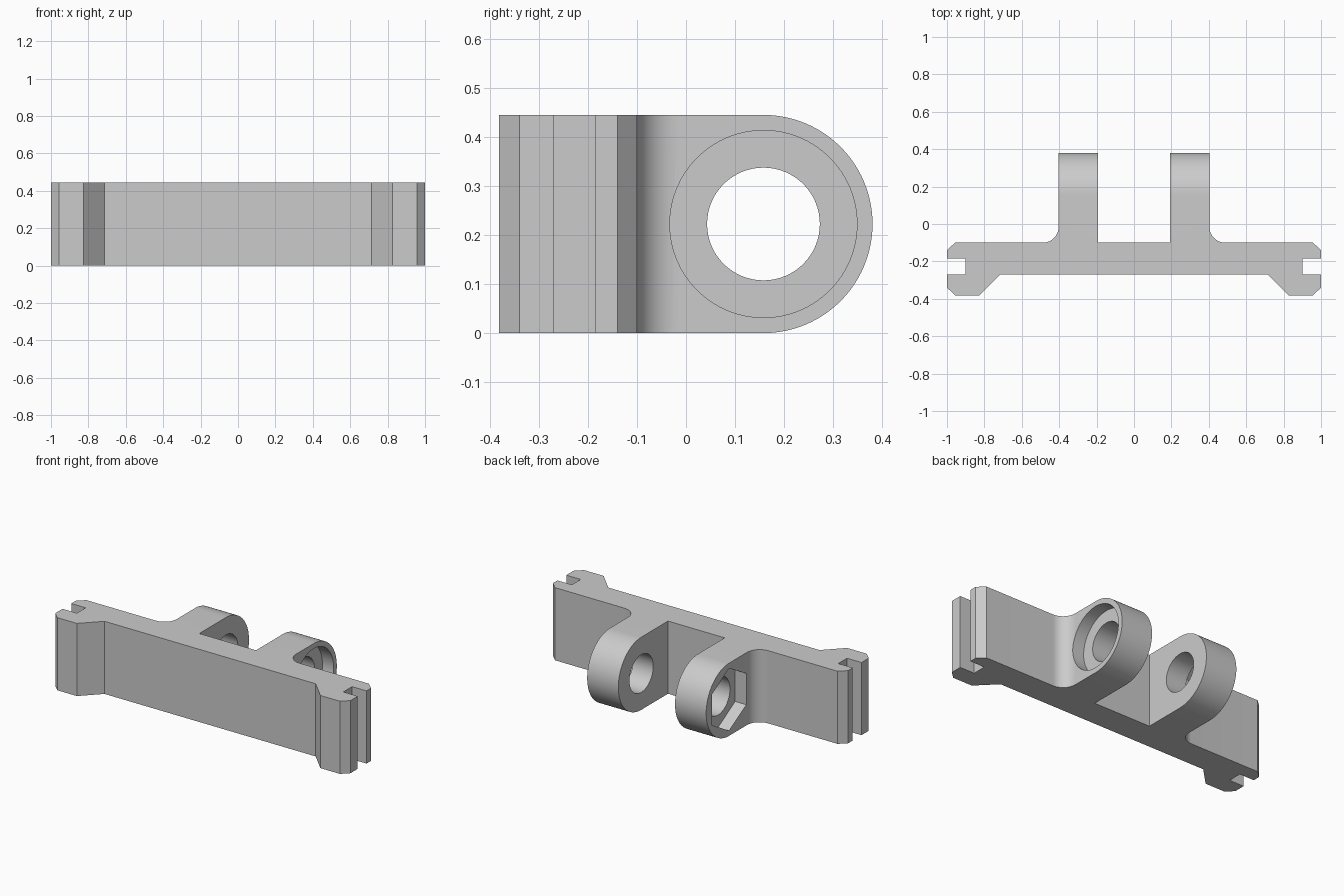
import bpy, bmesh, math
from mathutils import Vector

if "Cube" in bpy.data.objects:
    bpy.data.objects.remove(bpy.data.objects["Cube"], do_unlink=True)

HEIGHT = 0.445
RADIUS = HEIGHT / 2
HOLE_Y = 0.158            # hinge axis position
LUG_IN, LUG_OUT = 0.192, 0.403
BACK, FILLET = -0.1, 0.085
POCKET = 0.075

grey = bpy.data.materials.new("light grey")
grey.use_nodes = True
grey.diffuse_color = (0.6, 0.6, 0.6, 1)
grey.node_tree.nodes["Principled BSDF"].inputs["Base Color"].default_value = grey.diffuse_color


def prism(name, points, start, end, axis):
    """Extrude a 2D outline: (x, y) along z, or (y, z) along x."""
    place = (lambda a, b, d: (a, b, d)) if axis == "z" else (lambda a, b, d: (d, a, b))
    bm = bmesh.new()
    face = bm.faces.new([bm.verts.new(place(a, b, start)) for a, b in points])
    moved = bmesh.ops.extrude_face_region(bm, geom=[face])["geom"]
    bmesh.ops.translate(bm, verts=[v for v in moved if isinstance(v, bmesh.types.BMVert)],
                        vec=Vector(place(0, 0, end - start)))
    bmesh.ops.recalc_face_normals(bm, faces=bm.faces)
    mesh = bpy.data.meshes.new(name)
    bm.to_mesh(mesh)
    bm.free()
    mesh.materials.append(grey)
    obj = bpy.data.objects.new(name, mesh)
    bpy.context.collection.objects.link(obj)
    return obj


def arc(cx, cy, r, first, last, steps):
    angles = [math.radians(first + (last - first) * i / steps) for i in range(steps + 1)]
    return [(cx + r * math.cos(a), cy + r * math.sin(a)) for a in angles]


def combine(target, tool, operation):
    tool.hide_render = True
    mod = target.modifiers.new("cut", "BOOLEAN")
    mod.object, mod.operation, mod.solver = tool, operation, "EXACT"
    bpy.context.view_layer.objects.active = target
    bpy.ops.object.modifier_apply(modifier=mod.name)
    bpy.data.objects.remove(tool, do_unlink=True)


# Plan outline: lug, fillet, rail end with slot, thickened front foot
half = [(LUG_IN, BACK), (LUG_IN, 0.5), (LUG_OUT, 0.5)]
half += arc(LUG_OUT + FILLET, BACK + FILLET, FILLET, 180, 270, 12)
half += [(0.957, BACK), (1, -0.14), (1, -0.185), (0.902, -0.185), (0.902, -0.27),
         (1, -0.27), (1, -0.34), (0.957, -0.381), (0.825, -0.381), (0.715, -0.27)]
outline = half + [(-x, y) for x, y in reversed(half)]
bracket = prism("hinge_bracket", outline, -0.2, HEIGHT + 0.2, "z")

# Side profile rounds the lug ends and sets the height
side = [(-0.6, HEIGHT), (-0.6, 0)] + arc(HOLE_Y, RADIUS, RADIUS, -90, 90, 48)
combine(bracket, prism("side_profile", side, -1.2, 1.2, "x"), "INTERSECT")

# Pin hole, round bolt-head recess and hexagonal nut recess
hole = arc(HOLE_Y, RADIUS, 0.115, 0, 360, 64)[:-1]
round_recess = arc(HOLE_Y, RADIUS, 0.191, 0, 360, 64)[:-1]
hex_recess = arc(HOLE_Y, RADIUS, 0.191, 30, 390, 6)[:-1]
combine(bracket, prism("pin_hole", hole, -0.7, 0.7, "x"), "DIFFERENCE")
combine(bracket, prism("bolt_recess", round_recess, LUG_OUT - POCKET, 0.7, "x"), "DIFFERENCE")
combine(bracket, prism("nut_recess", hex_recess, -0.7, POCKET - LUG_OUT, "x"), "DIFFERENCE")

bpy.ops.object.select_all(action="DESELECT")
bracket.select_set(True)
bpy.context.view_layer.objects.active = bracket
bpy.ops.object.shade_smooth_by_angle(angle=math.radians(25))
